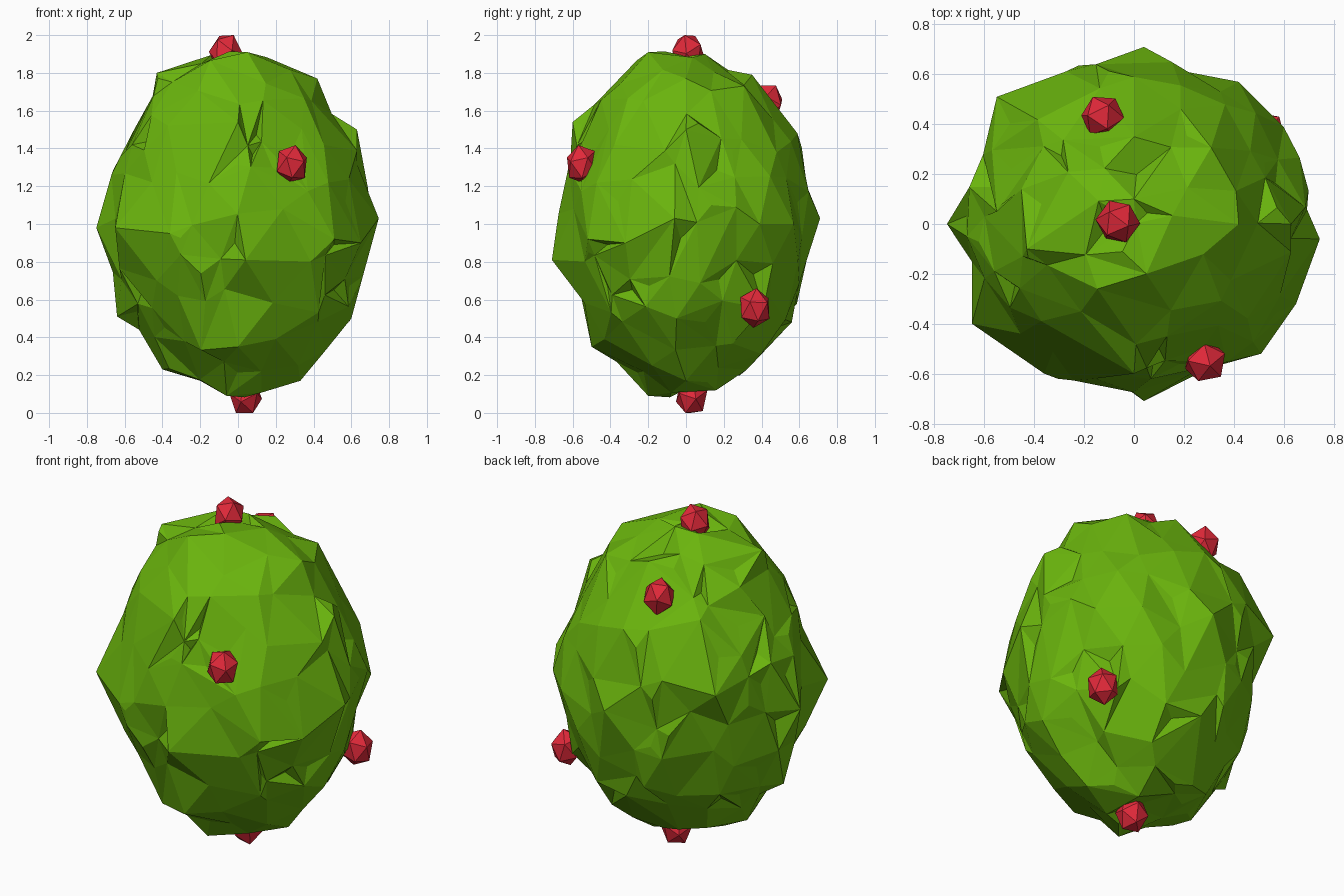
import bpy, bmesh, random
from mathutils import Vector, Euler, noise

if "Cube" in bpy.data.objects:
    bpy.data.objects.remove(bpy.data.objects["Cube"])

random.seed(7)


def material(name, rgb):
    m = bpy.data.materials.new(name)
    m.diffuse_color = (*rgb, 1)
    m.use_nodes = True
    m.node_tree.nodes["Principled BSDF"].inputs["Base Color"].default_value = m.diffuse_color
    return m


LEAF = material("leaf_green", (0.145, 0.46, 0.004))
RED = material("berry_red", (0.76, 0.022, 0.042))


def add_object(name, bm, mat):
    bmesh.ops.recalc_face_normals(bm, faces=bm.faces)
    me = bpy.data.meshes.new(name)
    bm.to_mesh(me)
    bm.free()
    me.materials.append(mat)
    ob = bpy.data.objects.new(name, me)
    bpy.context.collection.objects.link(ob)
    return ob


# outermost points of the bush silhouette
PEAKS = [(-.75, 0, .98), (-.67, -.05, 1.26), (-.55, .05, 1.5), (-.43, -.1, 1.80),
         (.05, -.2, 1.91), (.42, 0, 1.77), (.63, 0, 1.5), (.745, -.06, 1.03),
         (.60, -.05, .5), (.33, 0, .17), (-.06, -.2, .09), (-.40, 0, .23), (-.64, 0, .51),
         (.04, -.71, .81), (0, -.60, 1.54), (0, -.50, .35), (0, .35, 1.79),
         (0, .59, 1.48), (.04, .71, 1.03), (0, .56, .48), (.1, .16, .12), (0, .1, 1.90),
         (-.55, .51, 1.2), (.42, .57, 1.0), (.65, -.32, .9), (-.65, -.40, .98),
         (-.36, -.60, .95), (.51, -.52, .92), (.60, .39, 1.0), (-.2, 0, .17), (.04, .03, .14)]

# bush: jittered low-poly ellipsoid pulled out to its peaks
bm = bmesh.new()
bmesh.ops.create_icosphere(bm, subdivisions=3, radius=1)
bump = random.uniform
for v in bm.verts:
    n = v.co.normalized()
    r = 0.995 + 0.05 * noise.noise(n * 3) + bump(-.04, .04)
    slide = Vector((bump(-1, 1), bump(-1, 1), bump(-1, 1)))
    slide -= n * slide.dot(n)
    d = n * r + slide * 0.10
    v.co = (d.x * .69, d.y * .66, 1.0 + d.z * (.91 if d.z > 0 else .88))
free = set(bm.verts)
for p in map(Vector, PEAKS):
    v = min(free, key=lambda w: (w.co - p).length)
    v.co = p
    free.discard(v)

# leaf folds: small creased facets on random faces
for f in random.sample(list(bm.faces), 60):
    c = f.calc_center_median()
    verts = bmesh.ops.poke(bm, faces=[f])["verts"]
    verts[0].co = c + (c - Vector((0, 0, 1))).normalized() * bump(-.05, .04)
add_object("bush", bm, LEAF)

# berries half sunk in the leaves: position and turn
BERRIES = {"top": ((-.065, .01, 1.90), (.2, .5, 0)), "bottom": ((.04, .03, .095), (.1, .6, .3)),
           "front": ((.285, -.55, 1.315), (.3, .1, .5)), "right": ((.525, .365, .555), (.1, .2, .9)),
           "back": ((-.125, .43, 1.645), (.6, .1, .2))}
for side, (p, turn) in BERRIES.items():
    bm = bmesh.new()
    bmesh.ops.create_icosphere(bm, subdivisions=1, radius=1)
    for v in bm.verts:
        q = Euler(turn).to_matrix() @ v.co
        v.co = Vector((q.x * .09, q.y * .09, q.z * .108)) + Vector(p)
    low = min(v.co.z for v in bm.verts)
    high = max(v.co.z for v in bm.verts)
    # the top and bottom berries set the overall height
    lift = -low if side == "bottom" else 2 - high if side == "top" else 0
    bmesh.ops.translate(bm, verts=bm.verts, vec=(0, 0, lift))
    add_object("berry_" + side, bm, RED)
